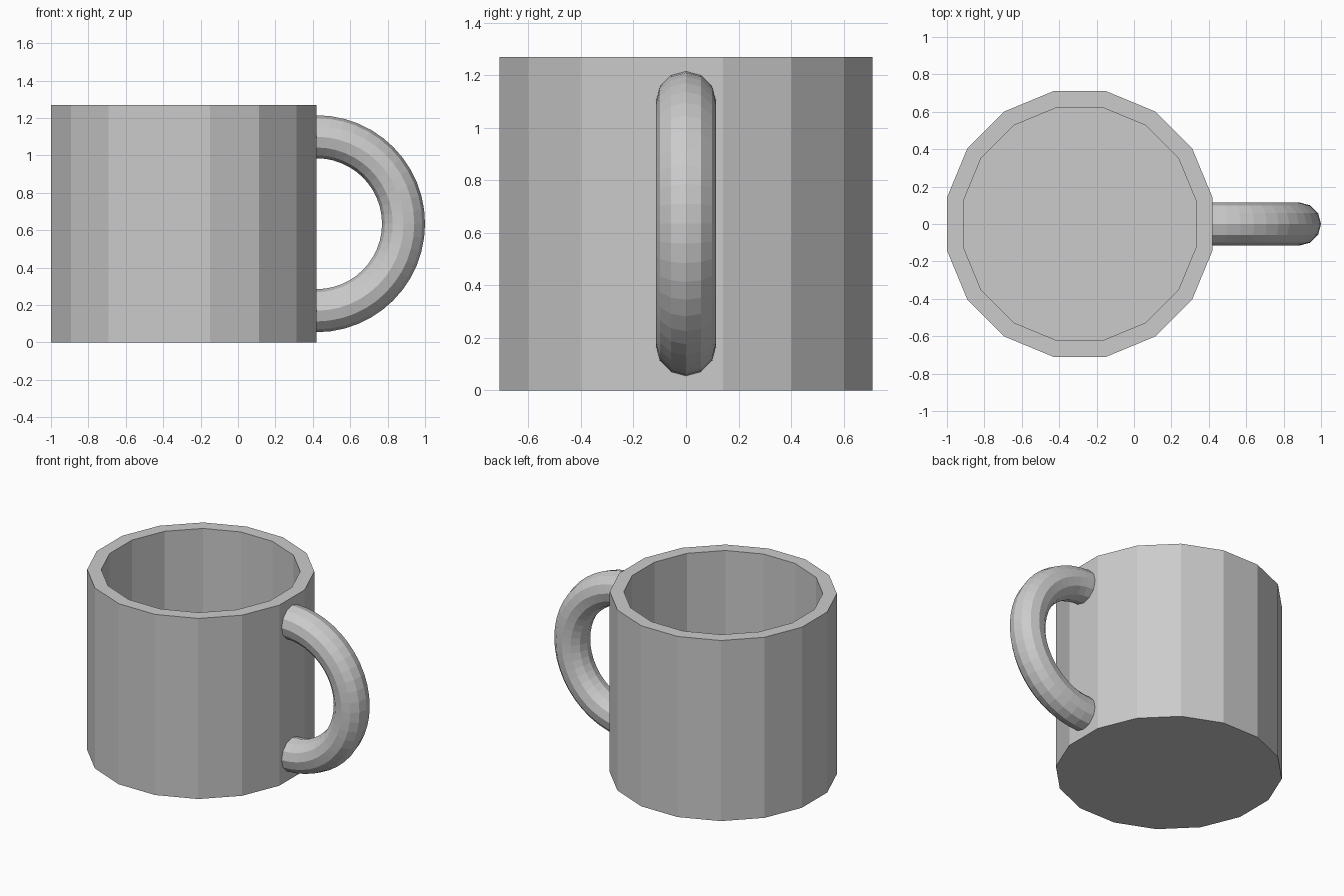
import bpy, bmesh
from math import pi, cos, sin
from mathutils import Vector

if "Cube" in bpy.data.objects:
    bpy.data.objects.remove(bpy.data.objects["Cube"])

CX, WALL_X = -0.29, 0.42      # cup axis, outer wall on the handle side
HEIGHT, FLOOR = 1.27, 0.09
SIDES = 16


def finish(name, bm):
    bmesh.ops.recalc_face_normals(bm, faces=bm.faces)
    mesh = bpy.data.meshes.new(name)
    bm.to_mesh(mesh)
    bm.free()
    obj = bpy.data.objects.new(name, mesh)
    bpy.context.collection.objects.link(obj)
    return obj


def bridge(bm, a, b):
    n = len(a)
    for i in range(n):
        j = (i + 1) % n
        bm.faces.new((a[i], a[j], b[j], b[i]))


# Cup body: 16-sided hollow cylinder, flats facing the axes
bm = bmesh.new()


def cup_ring(apothem, z):
    r = apothem / cos(pi / SIDES)
    angles = [(i + 0.5) * 2 * pi / SIDES for i in range(SIDES)]
    return [bm.verts.new((CX + r * cos(a), r * sin(a), z)) for a in angles]


rings = [cup_ring(a, z) for a, z in
         ((0.71, 0), (0.71, HEIGHT), (0.622, HEIGHT), (0.622, FLOOR))]
for lower, upper in zip(rings, rings[1:]):
    bridge(bm, lower, upper)
bm.faces.new(rings[0])
bm.faces.new(rings[-1])
finish("cup_body", bm)

# Handle: half ring of round tube, ends sunk slightly into the wall
bm = bmesh.new()
MAJOR, MINOR, STEPS, TUBE = 0.465, 0.115, 24, 12
centre = Vector((WALL_X, 0, 0.635))


def tube_ring(angle, shift=0.0):
    out = Vector((cos(angle), 0, sin(angle)))
    ring = []
    for k in range(TUBE):
        t = 2 * pi * k / TUBE
        p = centre + out * (MAJOR + MINOR * cos(t))
        ring.append(bm.verts.new(p + Vector((shift, MINOR * sin(t), 0))))
    return ring


rings = [tube_ring(-pi / 2, -0.02)]
rings += [tube_ring(-pi / 2 + pi * i / STEPS) for i in range(STEPS + 1)]
rings.append(tube_ring(pi / 2, -0.02))
for a, b in zip(rings, rings[1:]):
    bridge(bm, a, b)
bm.faces.new(rings[0])
bm.faces.new(rings[-1])
finish("handle", bm)
